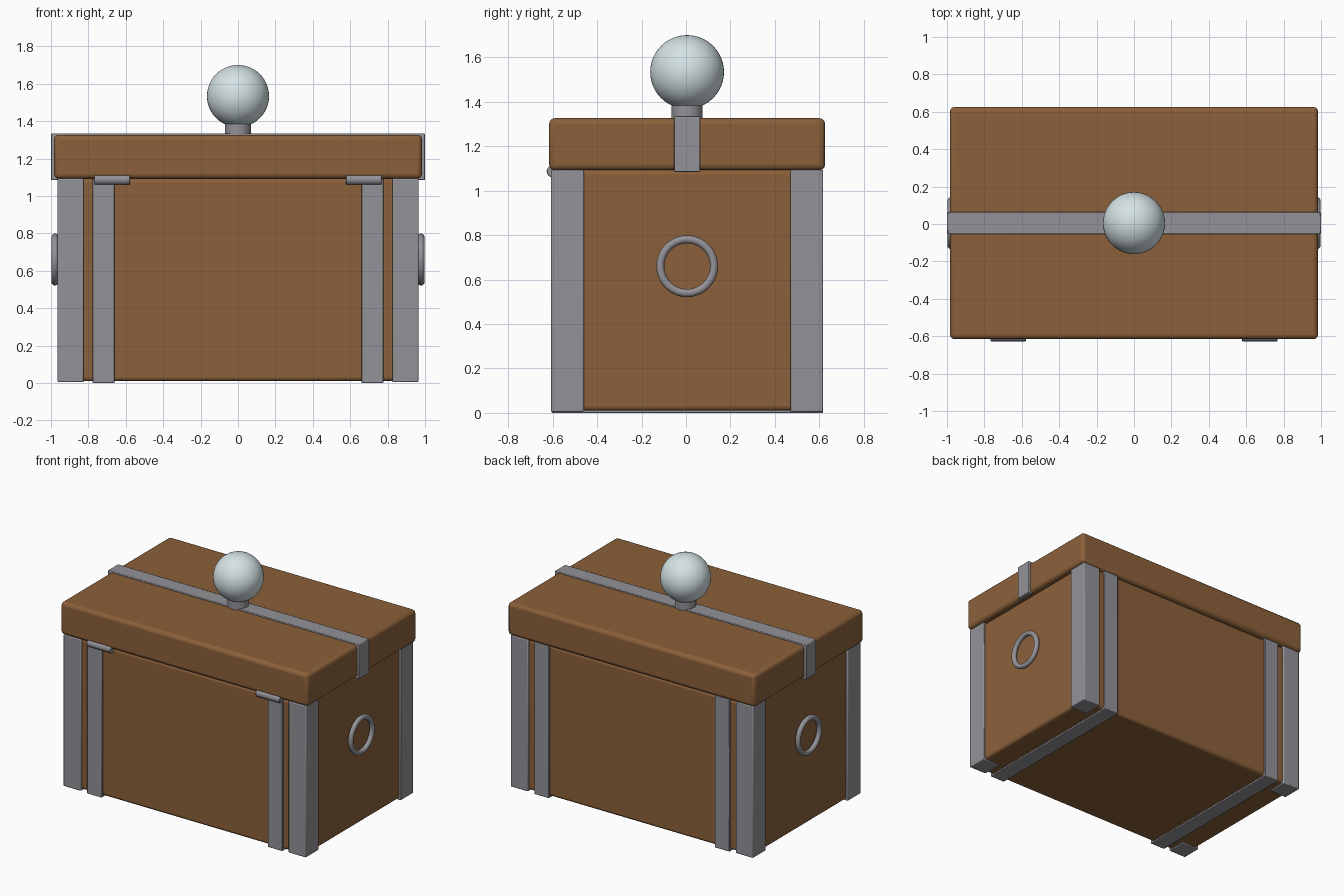
import bpy, math

if "Cube" in bpy.data.objects:
    bpy.data.objects.remove(bpy.data.objects["Cube"])

CY = 0.005  # chest centre in y (hinges stick out at the front)


def material(name, rgb):
    m = bpy.data.materials.new(name)
    m.diffuse_color = (*rgb, 1)
    m.use_nodes = True
    m.node_tree.nodes["Principled BSDF"].inputs["Base Color"].default_value = m.diffuse_color
    return m


WOOD = material("brown_wood", (0.26, 0.118, 0.042))
METAL = material("grey_metal", (0.29, 0.29, 0.315))
GLASS = material("pale_glass", (0.66, 0.76, 0.78))


def finish(name, mat, bevel=0, segments=2):
    o = bpy.context.object
    o.name = name
    o.data.materials.append(mat)
    if bevel:
        b = o.modifiers.new("bevel", 'BEVEL')
        b.width, b.segments = bevel, segments
        b.limit_method = 'ANGLE'
    bpy.ops.object.shade_smooth_by_angle(angle=math.radians(35))
    return o


def box(name, x, y, z, mat, bevel=0.005, segments=2):
    """Box from (min, max) ranges; y is relative to the chest centre."""
    bpy.ops.mesh.primitive_cube_add(size=1, location=(
        sum(x) / 2, sum(y) / 2 + CY, sum(z) / 2))
    o = bpy.context.object
    o.scale = (x[1] - x[0], y[1] - y[0], z[1] - z[0])
    bpy.ops.object.transform_apply(location=False, rotation=False, scale=True)
    return finish(name, mat, bevel, segments)


def span(s, a, b):
    return tuple(sorted((s * a, s * b)))


# Wooden body and lid
box("body", (-0.95, 0.95), (-0.598, 0.598), (0.01, 1.092), WOOD, 0.02, 3)
box("lid", (-0.984, 0.984), (-0.621, 0.621), (1.092, 1.326), WOOD, 0.025, 3)

# Strap over the lid, with a drop at each end
box("lid_strap", (-0.998, 0.998), (-0.058, 0.058), (1.31, 1.335), METAL, 0.004)

for sx in (-1, 1):
    side = "left" if sx < 0 else "right"
    box(f"{side}_strap_end", span(sx, 0.965, 1.0), (-0.058, 0.058), (1.085, 1.333), METAL, 0.004)

    # Corner posts and the bands running down front, underneath and back
    for sy in (-1, 1):
        end = "front" if sy < 0 else "back"
        box(f"{end}_{side}_post", span(sx, 0.825, 0.965), span(sy, 0.465, 0.612),
            (0.004, 1.094), METAL, 0.006)
        box(f"{end}_{side}_band", span(sx, 0.66, 0.777), span(sy, 0.585, 0.611),
            (0.0, 1.094), METAL, 0.004)
    box(f"{side}_bottom_band", span(sx, 0.66, 0.777), (-0.608, 0.608), (0.0, 0.025), METAL, 0.004)

    # Hinge barrel at the front edge
    bpy.ops.mesh.primitive_cylinder_add(vertices=24, radius=0.027, depth=0.19,
                                        location=(sx * 0.672, -0.600, 1.087),
                                        rotation=(0, math.pi / 2, 0))
    finish(f"{side}_hinge", METAL, 0.004)

    # Ring handle
    bpy.ops.mesh.primitive_torus_add(major_radius=0.121, minor_radius=0.018,
                                     major_segments=48, minor_segments=16,
                                     location=(sx * 0.979, CY, 0.66),
                                     rotation=(0, math.pi / 2, 0))
    finish(f"{side}_ring_handle", METAL)

# Knob on its collar
bpy.ops.mesh.primitive_cylinder_add(vertices=40, radius=0.07, depth=0.09, location=(0, CY, 1.35))
finish("knob_collar", METAL, 0.006)
bpy.ops.mesh.primitive_uv_sphere_add(segments=48, ring_count=24, radius=0.166, location=(0, CY, 1.534))
finish("knob_ball", GLASS)
